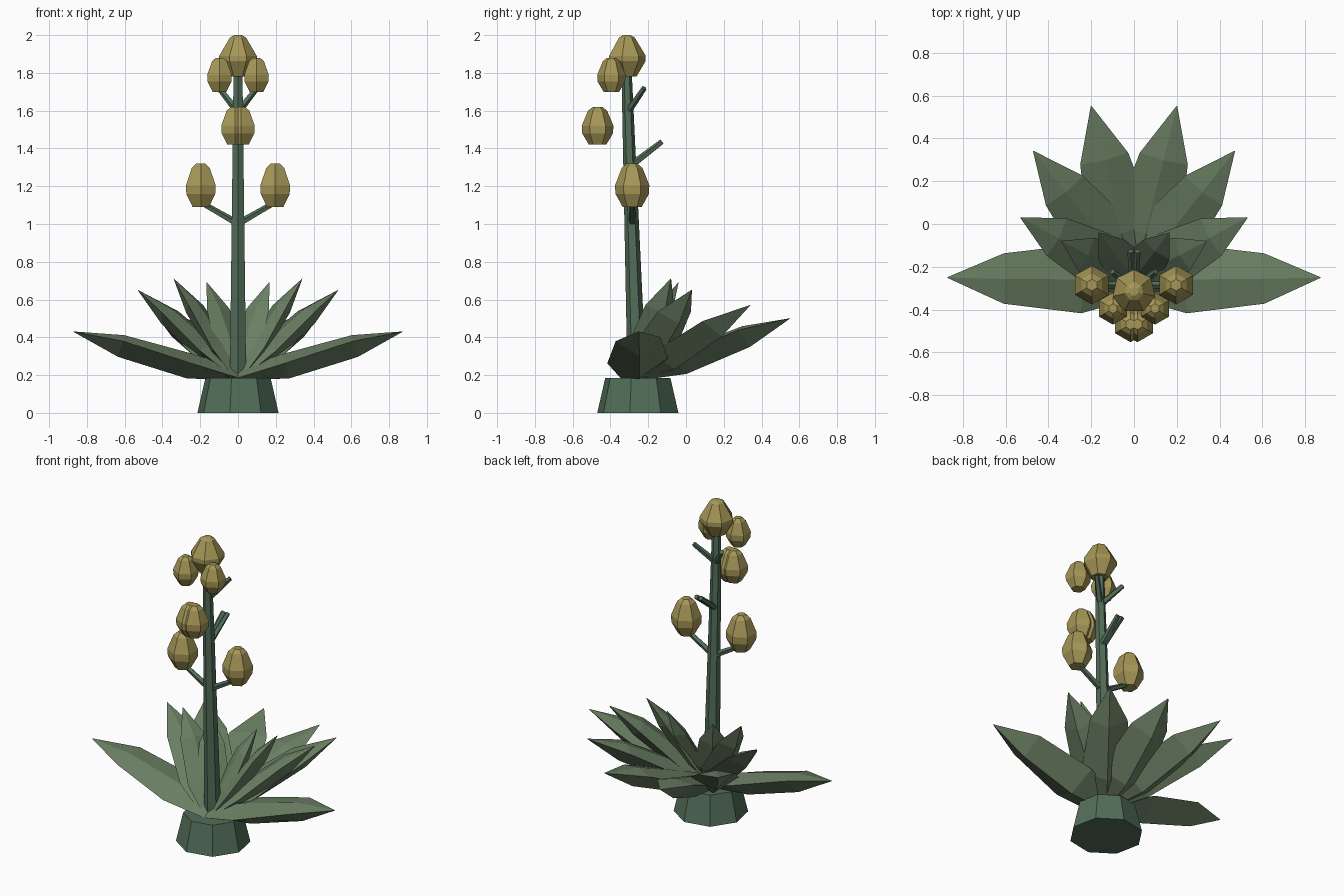
import bpy, bmesh, math
from mathutils import Vector

if "Cube" in bpy.data.objects:
    bpy.data.objects.remove(bpy.data.objects["Cube"])


def material(name, rgb):
    m = bpy.data.materials.new(name)
    m.diffuse_color = (*rgb, 1)
    m.use_nodes = True
    m.node_tree.nodes["Principled BSDF"].inputs["Base Color"].default_value = m.diffuse_color
    return m


LEAF = material("leaf_green", (0.15, 0.22, 0.13))
STALK = material("stalk_green", (0.085, 0.155, 0.10))
BUD = material("bud_ochre", (0.38, 0.31, 0.095))
CY = -0.255  # y of the plant's axis at the ground


def loft(name, rings, mat):
    """Skin a list of equal-length rings; cap both ends."""
    bm = bmesh.new()
    vs = [[bm.verts.new(p) for p in ring] for ring in rings]
    n = len(vs[0])
    for a, b in zip(vs, vs[1:]):
        for i in range(n):
            j = (i + 1) % n
            bm.faces.new((a[i], a[j], b[j], b[i]))
    bm.faces.new(vs[0])
    bm.faces.new(vs[-1])
    bmesh.ops.recalc_face_normals(bm, faces=bm.faces)
    me = bpy.data.meshes.new(name)
    bm.to_mesh(me)
    bm.free()
    me.materials.append(mat)
    ob = bpy.data.objects.new(name, me)
    bpy.context.collection.objects.link(ob)
    return ob


def circle(sides, rot=0.0):
    angles = [math.radians(rot) + 2 * math.pi * i / sides for i in range(sides)]
    return [Vector((math.sin(a), math.cos(a), 0)) for a in angles]


def tube(name, start, end, r0, r1, sides, mat):
    a, b = Vector(start), Vector(end)
    q = (b - a).to_track_quat('Z', 'Y')
    return loft(name, [[p + q @ (c * r) for c in circle(sides)] for p, r in ((a, r0), (b, r1))], mat)


def lathe(name, centre, profile, sides, mat, rot=0.0):
    return loft(name, [[Vector((*centre, z)) + c * r for c in circle(sides, rot)]
                       for r, z in profile], mat)


def bud(name, x, y, z0, z1, r, profile, sides=6):
    lathe(name, (x, y), [(r * pr, z0 + (z1 - z0) * pz) for pr, pz in profile], sides, BUD)


def leaf(name, tip, s, roll=0.0):
    """Leaf with a ridge above and a keel below, growing from the crown."""
    base = Vector((0, CY, 0.18))
    tip = Vector((tip[0] * s, tip[1], tip[2]))
    d = tip - base
    L = d.length
    side = Vector((-d.y, d.x, 0)).normalized()
    side.z = roll * s
    up = d.normalized().cross(side)
    if up.z < 0:
        up = -up
    rings = []
    # along, half width, edge lift, ridge lift, keel depth (fractions of length)
    for t, w, e, r, k in ((0, .10, .015, .06, .01), (.29, .178, .028, .068, .08),
                          (.71, .13, .038, .062, .07)):
        p = base + d * t
        rings.append([p + side * w * L + up * e * L, p + up * r * L,
                      p - side * w * L + up * e * L, p - up * k * L])
    # tiny tip section keeps the skin closed
    rings.append([tip + (v - base - d * .71) * .02 for v in rings[2]])
    return loft(name, rings, LEAF)


# Base pot
lathe("root_base", (0, CY), [(0.219, 0), (0.176, 0.185)], 8, STALK, 11.25)

# Central flower stalk
tube("stalk", (0, -0.26, 0.18), (0, -0.315, 1.82), 0.05, 0.027, 6, STALK)

# Leaf rosette, mirrored left and right
tips = [(0.87, -0.25, 0.43), (0.20, 0.55, 0.50), (0.47, 0.34, 0.57),
        (0.53, 0.03, 0.65), (0.34, -0.08, 0.71), (0.165, -0.04, 0.69)]
for s in (-1, 1):
    for i, t in enumerate(tips):
        leaf(f"leaf_{i}_{'L' if s < 0 else 'R'}", t, s, 0.09 if i == 0 else 0)

# Buds and their stems, mirrored pairs
ROUND = [(.55, 0), (.97, .3), (1, .5), (.6, .9), (.3, 1)]
POINTED = [(.5, 0), (.97, .38), (.97, .5), (.42, .94), (.2, 1)]
bud("top_bud", 0, -0.315, 1.78, 2.0, 0.105, POINTED, 7)
pairs = [((.197, -.285), 1.09, 1.32, .091, (0, -.285, 1.0), (.2, -.285, 1.115)),
         ((.016, -.468), 1.42, 1.62, .084, (.005, -.29, 1.31), (.016, -.127, 1.435)),
         ((.098, -.395), 1.70, 1.88, .075, (.005, -.305, 1.60), (.10, -.222, 1.72))]
for s in (-1, 1):
    tag = 'L' if s < 0 else 'R'
    for i, ((x, y), z0, z1, r, a, b) in enumerate(pairs):
        bud(f"bud_{i}_{tag}", x * s, y, z0, z1, r, ROUND)
        tube(f"bud_stem_{i}_{tag}", (a[0] * s, a[1], a[2]), (b[0] * s, b[1], b[2]),
             .02, .015, 5, STALK)
